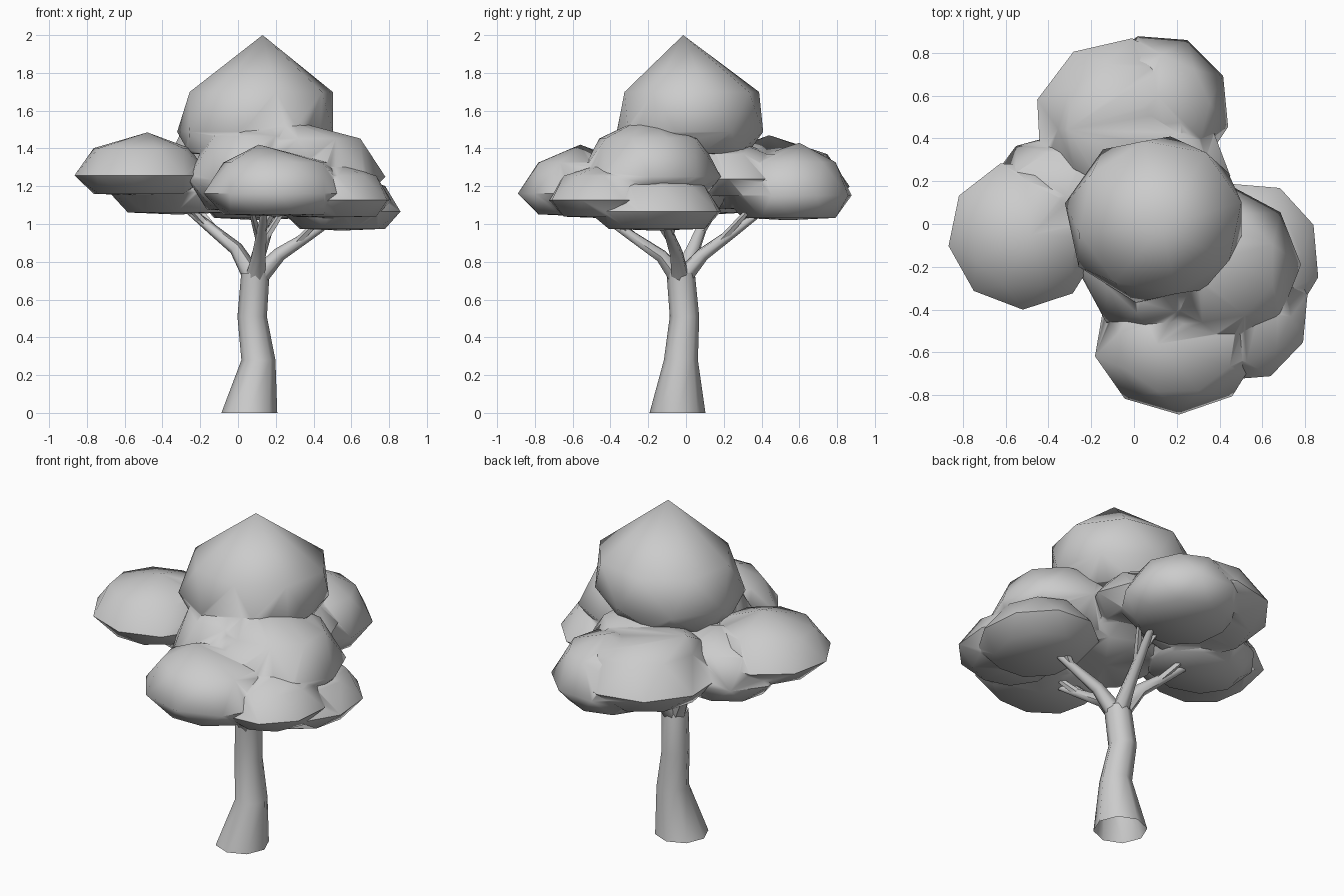
import bpy, bmesh, math
from mathutils import Vector

if "Cube" in bpy.data.objects:
    bpy.data.objects.remove(bpy.data.objects["Cube"])


def finish(bm, name, angle=60):
    bmesh.ops.recalc_face_normals(bm, faces=bm.faces[:])
    me = bpy.data.meshes.new(name)
    bm.to_mesh(me)
    bm.free()
    ob = bpy.data.objects.new(name, me)
    bpy.context.collection.objects.link(ob)
    bpy.ops.object.select_all(action='DESELECT')
    ob.select_set(True)
    bpy.context.view_layer.objects.active = ob
    bpy.ops.object.shade_smooth_by_angle(angle=math.radians(angle))
    return ob


def skin(bm, rings):
    for a, b in zip(rings, rings[1:]):
        n = len(a)
        for i in range(n):
            bm.faces.new((a[i], a[(i + 1) % n], b[(i + 1) % n], b[i]))


def tube(bm, path, sides, flat=False):
    """Tapered tube through (x, y, z, radius) points, open at the bottom."""
    pts = [Vector(p[:3]) for p in path]
    rings = []
    for i, p in enumerate(pts):
        d = (pts[min(i + 1, len(pts) - 1)] - pts[max(i - 1, 0)]).normalized()
        if flat:
            d = Vector((0, 0, 1))
        u = d.orthogonal().normalized()
        if abs(d.y) < 0.95:
            u = d.cross(Vector((0, 1, 0))).normalized()
        v = d.cross(u)
        r = path[i][3]
        rings.append([bm.verts.new(p + r * (math.cos(t) * u + math.sin(t) * v))
                      for t in (math.tau * k / sides for k in range(sides))])
    skin(bm, rings)
    bm.faces.new(rings[-1])


PUFF = [(0.72, 0.75), (1.0, 0.32), (0.72, 0.03)]
CROWN = [(0.92, 0.53), (1.0, 0.2), (0.8, 0.02)]


def puff(name, x, y, rx, ry, z0, z1, turn=0.0, apex=(0, 0), profile=PUFF, lean=(0, 0), sides=9):
    """Faceted foliage clump: pointed top, wide waist, flattish underside."""
    bm = bmesh.new()
    rings = []
    for j, (r, h) in enumerate(profile):
        ring = []
        for k in range(sides):
            t = math.tau * (k + 0.5 * (j % 2)) / sides + turn
            ring.append(bm.verts.new((x + rx * r * math.cos(t) + lean[0] * (1 - h),
                                      y + ry * r * math.sin(t) + lean[1] * (1 - h),
                                      z0 + h * (z1 - z0))))
        rings.append(ring)
    for j in range(len(rings) - 1):
        a, b = rings[j], rings[j + 1]
        for k in range(sides):
            m = (k + 1) % sides
            if j % 2 == 0:
                bm.faces.new((a[k], b[k], a[m]))
                bm.faces.new((a[m], b[k], b[m]))
            else:
                bm.faces.new((a[k], b[k], b[m]))
                bm.faces.new((a[k], b[m], a[m]))
    for ring, p in ((rings[0], (x + apex[0], y + apex[1], z1)),
                    (rings[-1], (x + lean[0], y + lean[1], z0))):
        v = bm.verts.new(p)
        for k in range(sides):
            bm.faces.new((ring[k], ring[(k + 1) % sides], v))
    return finish(bm, name)


# trunk
bm = bmesh.new()
tube(bm, [(0.06, -0.045, 0, 0.148), (0.108, -0.027, 0.28, 0.09),
          (0.075, -0.008, 0.51, 0.078), (0.092, -0.028, 0.74, 0.075)], 8, True)
finish(bm, "trunk")

# main branches, each with two forked twigs
bm = bmesh.new()
start = Vector((0.09, -0.03, 0.70))
ends = [((-0.01, 0.04, 0.87), (-0.32, 0.14, 1.12)),
        ((0.22, -0.05, 0.84), (0.52, -0.12, 1.03)),
        ((0.11, -0.13, 0.83), (0.14, -0.5, 1.08)),
        ((0.11, 0.09, 0.84), (0.2, 0.42, 1.08))]
for mid, end in ends:
    m, e = Vector(mid), Vector(end)
    tube(bm, [(*start, 0.055), (*m, 0.037), (*m.lerp(e, 0.5), 0.027), (*e, 0.015)], 6)
    d = e - m
    side = Vector((-d.y, d.x, 0)).normalized()
    for s in (-1, 1):
        a = m.lerp(e, 0.4 + 0.12 * s)
        b = m.lerp(e, 0.85) + side * 0.07 * s + Vector((0, 0, 0.05))
        tube(bm, [(*a, 0.022), (*a.lerp(b, 0.55), 0.018), (*b, 0.012)], 5)
finish(bm, "branches")

# foliage clumps
clumps = [
    puff("foliage_crown", 0.17, 0.045, 0.42, 0.395, 1.36, 2.0, 0.2, (-0.04, -0.06), CROWN, (-0.1, -0.03), 8),
    puff("foliage_left", -0.51, -0.05, 0.36, 0.35, 1.15, 1.485, 0.15, (0.03, 0)),
    puff("foliage_left_low", -0.32, 0.13, 0.37, 0.30, 1.05, 1.42, 0.5),
    puff("foliage_back_left", -0.06, 0.46, 0.41, 0.41, 1.07, 1.47, 0.4, (-0.25, -0.02)),
    puff("foliage_back", 0.11, 0.54, 0.34, 0.35, 1.02, 1.43, 0.1, (0, 0.06)),
    puff("foliage_back_inner", 0.08, 0.24, 0.37, 0.30, 1.14, 1.45, 0.3),
    puff("foliage_front", 0.2, -0.55, 0.39, 0.34, 1.04, 1.42, 0.2, (-0.09, -0.01)),
    puff("foliage_front_right", 0.51, -0.41, 0.31, 0.33, 1.03, 1.33, 0.6),
    puff("foliage_right", 0.55, -0.16, 0.32, 0.36, 0.965, 1.28, 0.1),
    puff("foliage_shoulder", 0.37, -0.19, 0.41, 0.38, 1.10, 1.57, 0.35, (-0.17, -0.02)),
    puff("foliage_core", 0.1, -0.13, 0.37, 0.42, 1.06, 1.6, 0.2),
]

# merge clumps into one canopy
canopy = clumps[0]
canopy.name = "canopy"
bpy.context.view_layer.objects.active = canopy
for c in clumps[1:]:
    mod = canopy.modifiers.new("union", 'BOOLEAN')
    mod.operation, mod.solver, mod.object = 'UNION', 'EXACT', c
    bpy.ops.object.modifier_apply(modifier=mod.name)
    bpy.data.objects.remove(c)
bpy.ops.object.select_all(action='DESELECT')
canopy.select_set(True)
bpy.ops.object.shade_smooth_by_angle(angle=math.radians(85))
